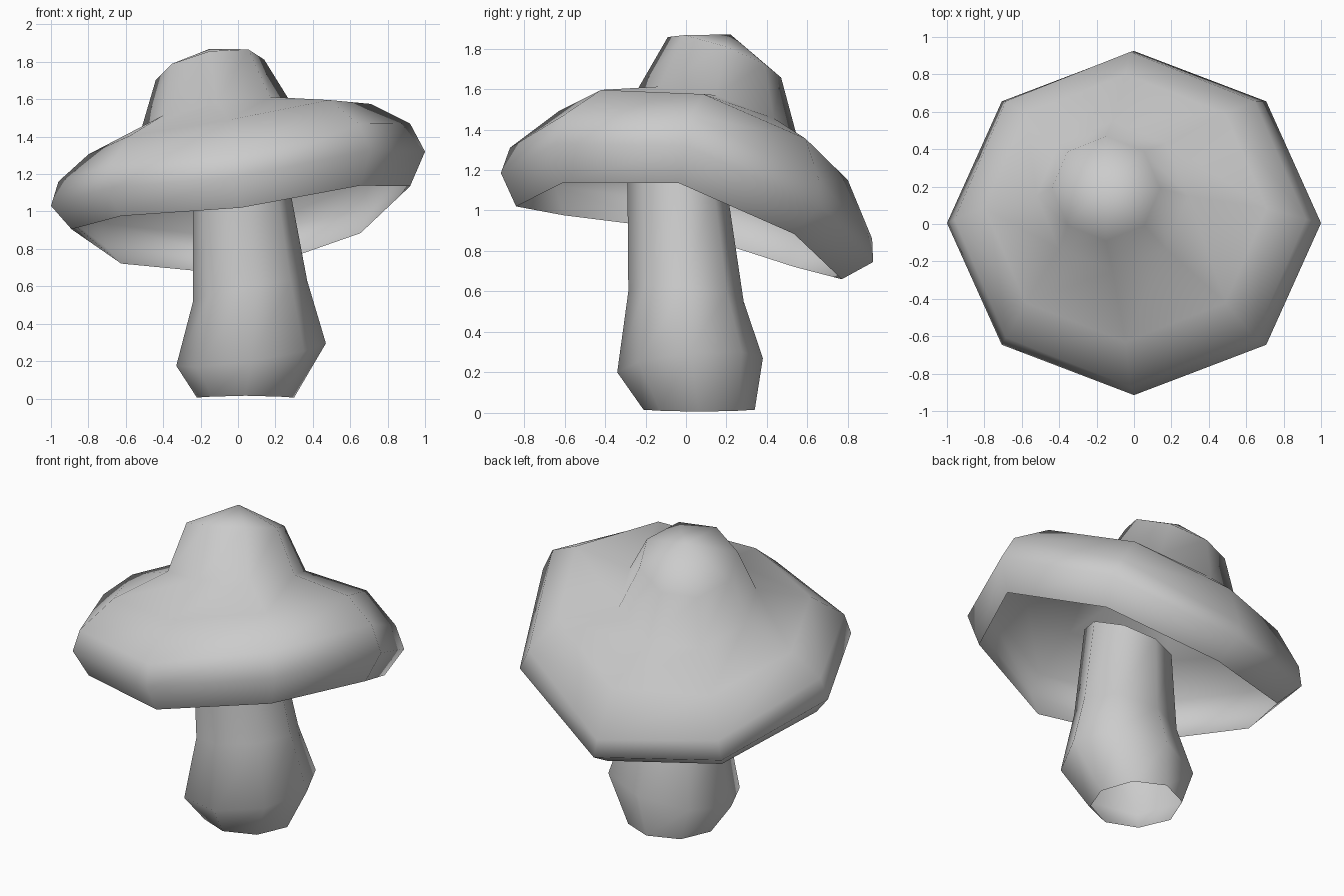
import bpy, bmesh
from math import sin, cos, tau

SIDES = 8

cube = bpy.data.objects.get("Cube")
if cube:
    bpy.data.objects.remove(cube, do_unlink=True)

# One plain grey for the whole model
grey = bpy.data.materials.new("plain_grey")
grey.use_nodes = True
colour = (0.6, 0.6, 0.6, 1)
grey.diffuse_color = colour
grey.node_tree.nodes["Principled BSDF"].inputs["Base Color"].default_value = colour


def add_ring(bm, centre, radius, tilt=(0, 0), saddle=0):
    """Octagonal loop leaning by tilt along x and y, bent by saddle."""
    loop = []
    for i in range(SIDES):
        c, s = cos(tau * i / SIDES), sin(tau * i / SIDES)
        z = centre[2] + tilt[0] * c + tilt[1] * s + saddle * (c * c - s * s)
        loop.append(bm.verts.new((centre[0] + radius[0] * c,
                                  centre[1] + radius[1] * s, z)))
    return loop


def build_shell(name, rings, tip=None):
    """Open skin through the rings from bottom to top, with an optional tip."""
    bm = bmesh.new()
    loops = [add_ring(bm, *ring) for ring in rings]
    for low, high in zip(loops, loops[1:]):
        for i in range(SIDES):
            j = (i + 1) % SIDES
            bm.faces.new((low[i], low[j], high[j], high[i]))
    if tip:
        point = bm.verts.new(tip)
        for i in range(SIDES):
            bm.faces.new((loops[-1][i], loops[-1][(i + 1) % SIDES], point))
    for face in bm.faces:
        face.smooth = True
    mesh = bpy.data.meshes.new(name)
    bm.to_mesh(mesh)
    bm.free()
    mesh.materials.append(grey)
    obj = bpy.data.objects.new(name, mesh)
    bpy.context.collection.objects.link(obj)
    return obj


# Stalk: hollow tube with a swollen foot and a slanted top
build_shell("stalk", [
    ((0.04, 0.065, 0.01), (0.26, 0.275), (0, 0), -0.005),
    ((0.07, 0.02, 0.235), (0.40, 0.36), (0.06, 0.035)),
    ((0.065, 0, 0.575), (0.305, 0.285), (0.055, -0.025)),
    ((0.012, -0.04, 1.145), (0.252, 0.25), (0.045, -0.09)),
])

# Cap: hollow, curled brim rising into an off-centre dome
build_shell("cap", [
    ((0.015, -0.035, 0.93), (0.905, 0.805), (0.115, -0.18), 0.09),
    ((0, 0.005, 1.07), (1, 0.92), (0.145, -0.22), 0.105),
    ((-0.02, 0.025, 1.2), (0.94, 0.895), (0.155, -0.225), 0.115),
    ((-0.045, 0.085, 1.38), (0.755, 0.715), (0.135, -0.17), 0.06),
    ((-0.115, 0.15, 1.485), (0.405, 0.4), (0.07, -0.11), 0.015),
    ((-0.15, 0.19, 1.757), (0.29, 0.28), (0.055, -0.1)),
], tip=(-0.15, 0.22, 1.87))
